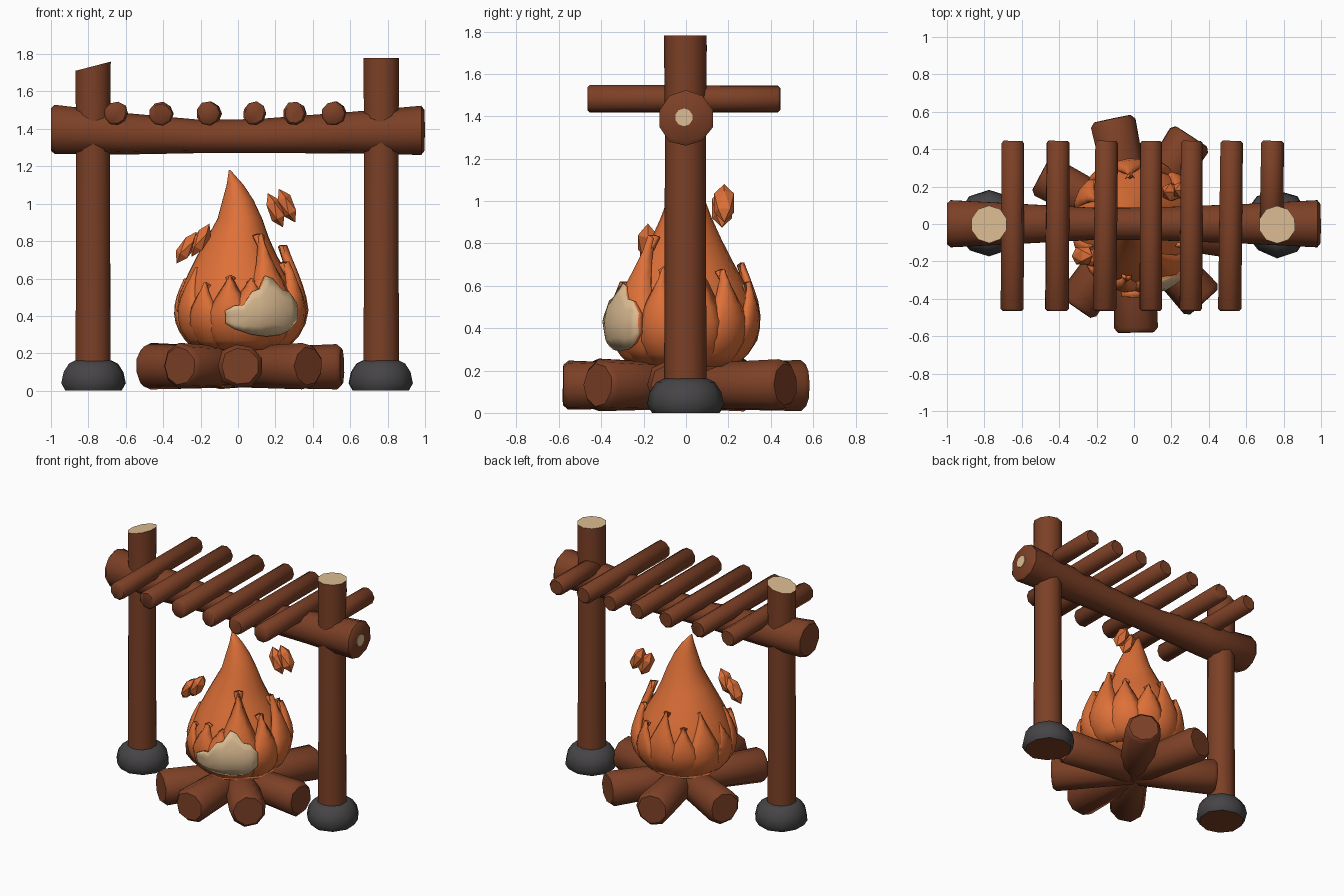
import bpy, bmesh, math, random
from mathutils import Vector, Matrix

if "Cube" in bpy.data.objects:
    bpy.data.objects.remove(bpy.data.objects["Cube"])

random.seed(4)


def mat(name, rgb):
    m = bpy.data.materials.new(name)
    m.diffuse_color = [((c / 255 + 0.055) / 1.055) ** 2.4 for c in rgb] + [1]
    m.use_nodes = True
    m.node_tree.nodes["Principled BSDF"].inputs["Base Color"].default_value = m.diffuse_color
    return m


WOOD = mat("brown_wood", (124, 64, 38))
CUT = mat("pale_cut_wood", (220, 188, 146))
FIRE = mat("orange_flame", (222, 112, 56))
STONE = mat("dark_stone", (70, 68, 70))


def make(name, verts, faces, mats, angle=48):
    me = bpy.data.meshes.new(name)
    me.from_pydata([tuple(v) for v in verts], [], faces)
    for m in mats:
        me.materials.append(m)
    for p in me.polygons:
        p.use_smooth = True
    me.set_sharp_from_angle(angle=math.radians(angle))
    ob = bpy.data.objects.new(name, me)
    bpy.context.collection.objects.link(ob)
    return ob


def loft(name, rings, axis, mats, sides=10, wobble=0.0, top_slope=0.0, angle=48):
    """Tube through rings (centre, radius) with caps, cross-sections square to axis."""
    q = Vector(axis).to_track_quat('Z', 'Y')
    jit = [1 + random.uniform(-wobble, wobble) for _ in range(sides)]
    verts, faces = [], []
    for c, r in rings:
        for i in range(sides):
            a = 2 * math.pi * (i + 0.5) / sides
            verts.append(Vector(c) + q @ Vector((math.cos(a) * r * jit[i], math.sin(a) * r * jit[i], 0)))
    for v in verts[-sides:]:
        v.z += top_slope * (v.x - rings[-1][0][0])
    for k in range(len(rings) - 1):
        for i in range(sides):
            j = (i + 1) % sides
            faces.append((k * sides + i, k * sides + j, (k + 1) * sides + j, (k + 1) * sides + i))
    n = len(verts)
    faces += [tuple(range(sides))[::-1], tuple(range(n - sides, n))]
    return make(name, verts, faces, mats, angle)


def stick(name, a, b, ra, rb, bevel=0.02, sides=9, wobble=0.04):
    """Straight log with bevelled ends."""
    a, b = Vector(a), Vector(b)
    d = (b - a).normalized()
    return loft(name, [(a, ra * 0.82), (a + d * bevel, ra), (b - d * bevel, rb), (b, rb * 0.82)],
                d, [WOOD], sides, wobble)


# posts with pale sawn tops, standing in foot stones
for side, x, top, slope in (("left", -0.775, 1.735, 0.26), ("right", 0.765, 1.78, 0.0)):
    post = loft(side + "_post", [((x, -0.003, 0.06), 0.1), ((x, -0.003, 0.7), 0.097),
                                 ((x, -0.003, 1.3), 0.096), ((x, -0.003, top), 0.1)],
                (0, 0, 1), [WOOD, CUT], 10, 0.02, slope)
    post.data.polygons[-1].material_index = 1
    foot = loft(side + "_foot_stone", [((x, 0, 0.0), 0.155), ((x, 0, 0.04), 0.178), ((x, 0, 0.1), 0.165),
                                       ((x, 0, 0.145), 0.135), ((x, 0, 0.162), 0.1)],
                (0, 0, 1), [STONE, WOOD], 10, 0.04)
    for p in foot.data.polygons:
        if p.normal.z < -0.9:
            p.material_index = 1

# cross beam, thinner in the middle
loft("cross_beam", [((-1, 0, 1.395), 0.115), ((-0.98, 0, 1.395), 0.133), ((-0.6, 0, 1.372), 0.112),
                    ((-0.2, 0, 1.358), 0.09), ((0.1, 0, 1.36), 0.092), ((0.6, 0, 1.378), 0.112),
                    ((0.98, 0, 1.39), 0.133), ((0.996, 0, 1.39), 0.112)], (1, 0, 0), [WOOD], 10, 0.03)
loft("beam_end_cut", [((0.994, -0.01, 1.395), 0.042), ((1.0, -0.01, 1.395), 0.042)], (1, 0, 0), [CUT])

# rack sticks lying across the beam
for i, x in enumerate((-0.65, -0.41, -0.155, 0.09, 0.305, 0.515, 0.735)):
    t = random.uniform(-0.006, 0.006)
    y0 = 0.02 if i == 6 else -0.465
    stick(f"rack_stick_{i + 1}", (x + t, y0, 1.482), (x - t, 0.445, 1.482), 0.064, 0.062, 0.012)

# firewood laid as a star
for i, (deg, length) in enumerate(((353, .56), (57, .56), (102, .575), (152, .565),
                                   (235, .545), (271, .58), (312, .56))):
    d = Vector((math.cos(math.radians(deg)), math.sin(math.radians(deg)), 0))
    stick(f"firewood_{i + 1}", d * -0.03 + Vector((0, 0, .125)), d * length + Vector((0, 0, .132)),
          0.105, 0.122, 0.025)

# flame core: teardrop given as (height, x centre, radius)
PROFILE = [(.17, 0, .15), (.22, .01, .22), (.27, .01, .275), (.34, .01, .32), (.43, 0, .335), (.52, 0, .315),
           (.62, 0, .27), (.72, -.005, .215), (.82, 0, .165), (.92, .01, .12), (1.02, 0, .083),
           (1.1, -.015, .046), (1.18, -.045, .004)]
loft("flame_core", [((x, 0, z), r) for z, x, r in PROFILE], (0, 0, 1), [FIRE], 18, 0.02, 0, 60)


def core_radius(z):
    for (z0, _, r0), (z1, _, r1) in zip(PROFILE, PROFILE[1:]):
        if z <= z1:
            return r0 + (r1 - r0) * max(0, (z - z0) / (z1 - z0))
    return 0.0


def polar(deg, r, z):
    return (r * math.cos(math.radians(deg)), r * math.sin(math.radians(deg)), z)


def sheet(name, rows, mats, thick):
    """Grid of points facing outwards, thickened inwards."""
    w = len(rows[0])
    faces = [(k * w + i, k * w + i + 1, (k + 1) * w + i + 1, (k + 1) * w + i)
             for k in range(len(rows) - 1) for i in range(w - 1)]
    ob = make(name, [p for r in rows for p in r], faces, mats, 60)
    mod = ob.modifiers.new("thickness", 'SOLIDIFY')
    mod.thickness = thick
    mod.offset = -1
    mod.material_offset_rim = mod.material_offset = len(mats) - 1
    return ob


# flame tongues: direction, tip height, half width in degrees, bulge, tip flare
TONGUES = [(262, .62, 26, .035, .01), (306, .84, 30, .045, .02), (284, .6, 34, .045, 0), (338, .69, 24, .045, .02),
           (8, .78, 26, .04, .04), (38, .68, 24, .03, .03), (68, .62, 22, .02, .04), (95, .71, 24, .015, .04),
           (122, .62, 22, .015, .02), (148, .7, 24, .015, .01), (178, .6, 24, .01, 0), (208, .66, 24, .01, 0),
           (235, .58, 22, .02, .01)]
for n, (deg, tip, width, bulge, flare) in enumerate(TONGUES):
    rows = []
    for k in range(9):
        v = k / 8
        z = .22 + (tip - .22) * v
        half = width * (1 - max(0, (v - .3) / .7) ** 1.2) + 0.5
        rows.append([polar(deg + u / 2 * half,
                           core_radius(z) - .008 + (bulge + .008) * (1 - (u / 2) ** 2 * .8) + flare * v ** 2, z)
                     for u in range(-2, 3)])
    sheet(f"flame_tongue_{n + 1}", rows, [FIRE], 0.035)

# pale glowing patch on the front with a jagged top and orange rim
LOW = [.36, .33, .315, .3, .295, .29, .295, .3, .32, .37]
HIGH = [.43, .455, .46, .53, .545, .615, .6, .54, .53, .47]
rows = []
for k in range(6):
    row = []
    for i in range(10):
        z = LOW[i] + (HIGH[i] - LOW[i]) * k / 5
        row.append(polar(260 + i * 7.2, core_radius(z) + .06, z))
    rows.append(row)
sheet("flame_pale_patch", rows, [CUT, FIRE], 0.045)

# floating embers, in two leaning pairs
for n, (x, y, z, lean) in enumerate(((-.275, -.17, .765, 32), (-.2, -.18, .805, 28),
                                     (.2, .17, .965, -24), (.262, .18, .99, -26))):
    bm = bmesh.new()
    bmesh.ops.create_icosphere(bm, subdivisions=1, radius=1)
    bm.transform(Matrix.Translation((x, y, z)) @ Matrix.Rotation(math.radians(lean), 4, 'Y')
                 @ Matrix.Diagonal((.045, .055, .1, 1)))
    me = bpy.data.meshes.new(f"ember_{n + 1}")
    bm.to_mesh(me)
    bm.free()
    me.materials.append(FIRE)
    bpy.context.collection.objects.link(bpy.data.objects.new(f"ember_{n + 1}", me))
